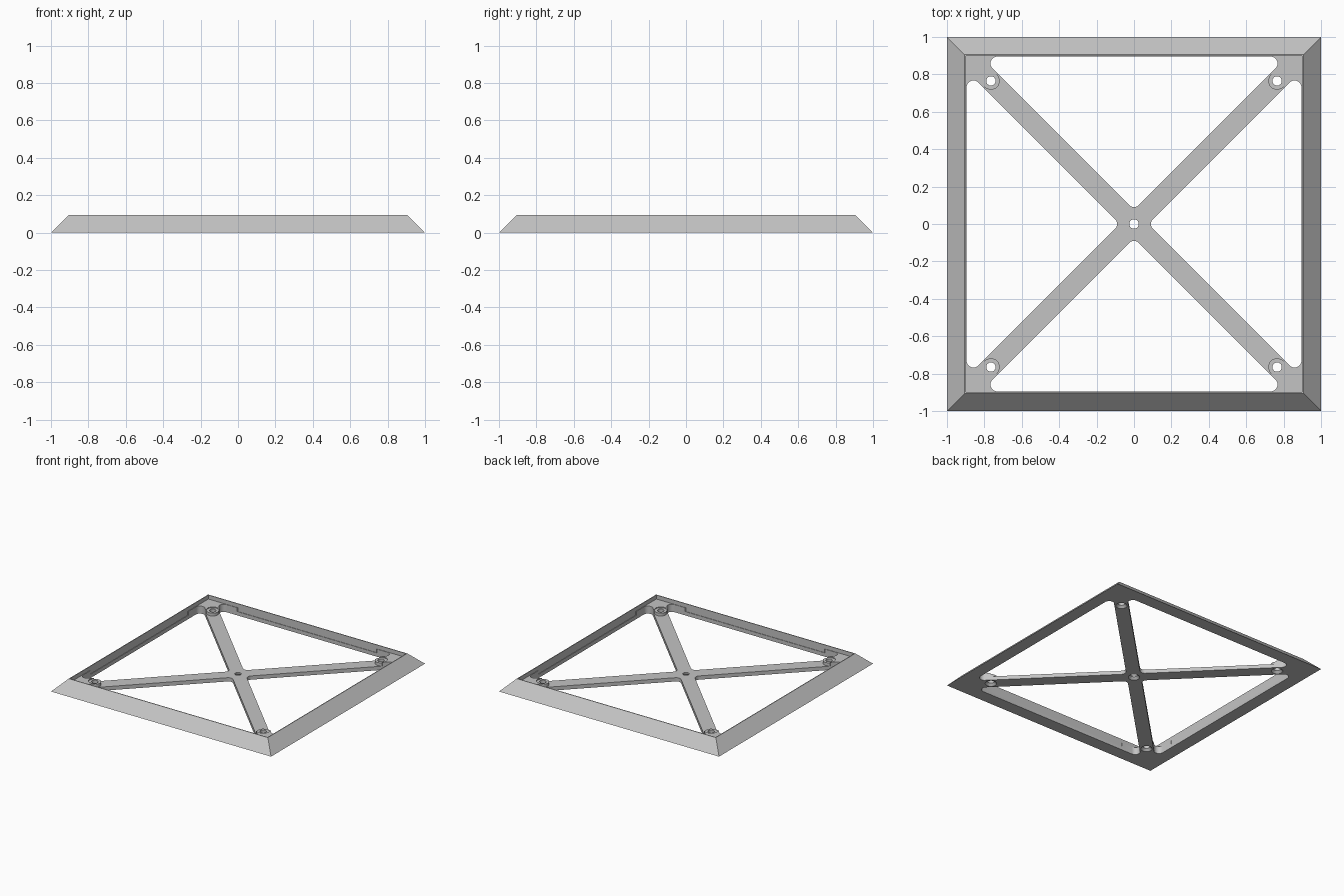
import bpy, bmesh, math
from mathutils import Vector, Matrix

if "Cube" in bpy.data.objects:
    bpy.data.objects.remove(bpy.data.objects["Cube"])

HEIGHT, WEB, BOSS, GUSSET = 0.095, 0.031, 0.055, 0.062
POCKET, OPENING = 0.899, 0.895   # half widths of the recess and the through cuts
ARM = 0.075                      # arm half width measured along an axis
FILLET = 0.037
SCREW = 0.765                    # corner screw position
HOLE_R, BOSS_R = 0.025, 0.047
CORNERS = [(sx * SCREW, sy * SCREW) for sx in (-1, 1) for sy in (-1, 1)]

grey = bpy.data.materials.new("light grey")
grey.use_nodes = True
grey.diffuse_color = (0.55, 0.55, 0.55, 1)
grey.node_tree.nodes["Principled BSDF"].inputs["Base Color"].default_value = (0.55, 0.55, 0.55, 1)


def loft(bm, low, high, z0, z1):
    """Closed solid between two outlines with equal point counts."""
    a = [bm.verts.new((x, y, z0)) for x, y in low]
    b = [bm.verts.new((x, y, z1)) for x, y in high]
    bm.faces.new(a[::-1])
    bm.faces.new(b)
    for i in range(len(a)):
        j = (i + 1) % len(a)
        bm.faces.new((a[i], a[j], b[j], b[i]))


def square(h):
    return [(-h, -h), (h, -h), (h, h), (-h, h)]


def circle(cx, cy, r, n=32):
    return [(cx + r * math.cos(math.tau * i / n), cy + r * math.sin(math.tau * i / n))
            for i in range(n)]


def rounded(points, r, steps=10):
    """Round every corner of a convex counter-clockwise outline."""
    out = []
    for i, p in enumerate(points):
        p = Vector(p)
        u = (Vector(points[i - 1]) - p).normalized()
        v = (Vector(points[(i + 1) % len(points)]) - p).normalized()
        half = u.angle(v) / 2
        centre = p + (u + v).normalized() * r / math.sin(half)
        start = p + u * r / math.tan(half) - centre
        sweep = math.pi - 2 * half
        for k in range(steps + 1):
            out.append(tuple(centre + Matrix.Rotation(sweep * k / steps, 2) @ start))
    return out


def make(name, solids):
    bm = bmesh.new()
    for s in solids:
        loft(bm, *s)
    bmesh.ops.recalc_face_normals(bm, faces=bm.faces)
    mesh = bpy.data.meshes.new(name)
    bm.to_mesh(mesh)
    bm.free()
    mesh.materials.append(grey)
    ob = bpy.data.objects.new(name, mesh)
    bpy.context.collection.objects.link(ob)
    return ob


def combine(target, name, solids, operation="DIFFERENCE"):
    tool = make(name, solids)
    tool.hide_render = True
    mod = target.modifiers.new(name, "BOOLEAN")
    mod.operation, mod.solver, mod.object = operation, "EXACT", tool
    bpy.context.view_layer.objects.active = target
    bpy.ops.object.modifier_apply(modifier=mod.name)
    bpy.data.objects.remove(tool)


# Bevelled square slab
frame = make("cross_braced_frame", [(square(1), square(1 - HEIGHT), 0, HEIGHT)])

# Recess inside the rim, down to the corner gussets
combine(frame, "rim_recess", [(square(POCKET), square(POCKET), GUSSET, 0.2)])

# Deeper recess over the arms, stopping at the gussets
c = 2 * SCREW - POCKET
octagon = [(c, -POCKET), (POCKET, -c), (POCKET, c), (c, POCKET),
           (-c, POCKET), (-POCKET, c), (-POCKET, -c), (-c, -POCKET)]
combine(frame, "arm_recess", [(octagon, octagon, WEB, 0.2)])

# Four rounded triangular openings that leave the diagonal arms
tri = rounded([(0, ARM), (OPENING - ARM, OPENING), (ARM - OPENING, OPENING)], FILLET)
openings = []
for q in range(4):
    turn = Matrix.Rotation(q * math.pi / 2, 2)
    t = [tuple(turn @ Vector(p)) for p in tri]
    openings.append((t, t, -0.1, 0.2))
combine(frame, "openings", openings)

# Screw bosses, with a shallow seat sunk into each gusset
discs = [circle(x, y, BOSS_R) for x, y in CORNERS]
combine(frame, "screw_bosses", [(d, d, 0.01, BOSS) for d in discs], "UNION")
combine(frame, "screw_seats", [(d, d, BOSS, 0.2) for d in discs])

# Through holes, countersunk from below
spots = CORNERS + [(0, 0)]
combine(frame, "screw_holes", [(circle(x, y, HOLE_R), circle(x, y, HOLE_R), -0.1, 0.2)
                               for x, y in spots])
combine(frame, "countersinks", [(circle(x, y, 0.045), circle(x, y, HOLE_R - 0.002), -0.002, 0.02)
                                for x, y in spots])

# Smooth curved walls, keep edges sharp
bpy.ops.object.select_all(action="DESELECT")
frame.select_set(True)
bpy.context.view_layer.objects.active = frame
bpy.ops.object.shade_smooth_by_angle(angle=math.radians(30))
